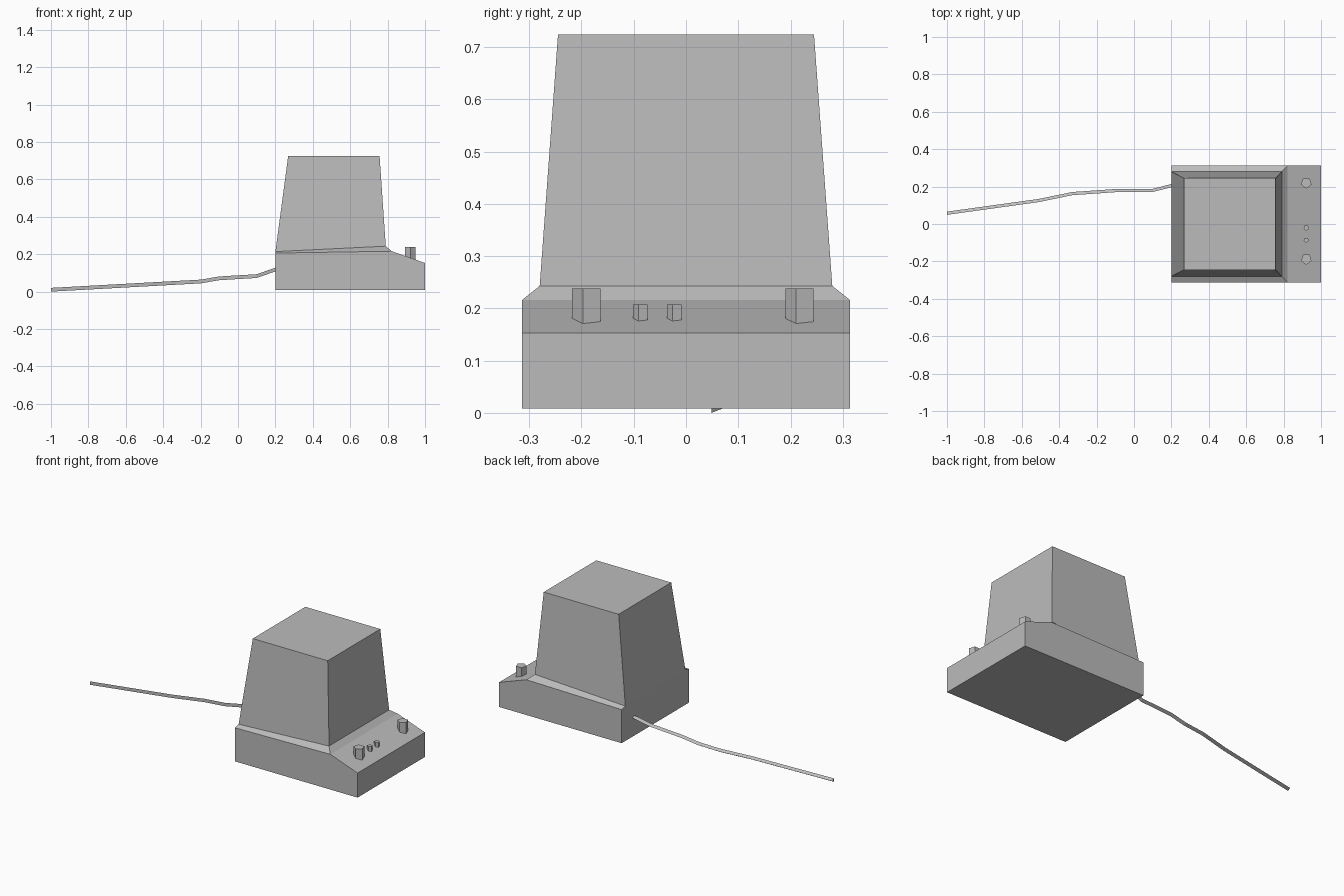
import bpy, bmesh, math

cube = bpy.data.objects.get("Cube")
if cube:
    bpy.data.objects.remove(cube, do_unlink=True)

grey = bpy.data.materials.new("plain grey")
grey.use_nodes = True
COLOUR = (0.5, 0.5, 0.5, 1)
grey.diffuse_color = COLOUR
grey.node_tree.nodes["Principled BSDF"].inputs["Base Color"].default_value = COLOUR


def loft(name, rings):
    """Skin a list of equal-sized vertex rings and cap both ends."""
    bm = bmesh.new()
    loops = [[bm.verts.new(p) for p in ring] for ring in rings]
    for a, b in zip(loops, loops[1:]):
        for i in range(len(a)):
            j = (i + 1) % len(a)
            bm.faces.new((a[i], a[j], b[j], b[i]))
    bm.faces.new(loops[0][::-1])
    bm.faces.new(loops[-1])
    bmesh.ops.recalc_face_normals(bm, faces=bm.faces[:])
    mesh = bpy.data.meshes.new(name)
    bm.to_mesh(mesh)
    bm.free()
    mesh.materials.append(grey)
    obj = bpy.data.objects.new(name, mesh)
    bpy.context.collection.objects.link(obj)
    return obj


def rectangle(back, front, half, z_back, z_front):
    return [(back, -half, z_back), (front, -half, z_front),
            (front, half, z_front), (back, half, z_back)]


# Base with a sloping control panel
side = [(0.2, 0.008), (1, 0.008), (1, 0.153), (0.822, 0.216), (0.2, 0.206)]
loft("base", [[(x, y, z) for x, z in side] for y in (-0.314, 0.314)])

# Tapered housing with a chamfered collar
loft("housing", [
    rectangle(0.2, 0.822, 0.314, 0.206, 0.216),
    rectangle(0.2, 0.79, 0.28, 0.214, 0.243),
    rectangle(0.268, 0.757, 0.245, 0.724, 0.724),
])

# Five-sided knobs and buttons on the panel
controls = {"left_knob": (0.22, 0.03, 0.238), "right_knob": (-0.188, 0.03, 0.238),
            "left_button": (-0.021, 0.015, 0.207), "right_button": (-0.086, 0.015, 0.207)}
for name, (y, radius, top) in controls.items():
    angles = [math.tau * i / 5 - math.pi / 2 for i in range(5)]
    loft(name, [[(0.921 + radius * math.cos(a), y + radius * math.sin(a), z)
                 for a in angles] for z in (0.16, top)])

# Three-sided power cord trailing to the floor
path = [(-1, 0.056, 0.01), (-0.51, 0.124, 0.037), (-0.33, 0.161, 0.047),
        (-0.2, 0.17, 0.054), (-0.1, 0.177, 0.071), (0.1, 0.178, 0.083),
        (0.22, 0.209, 0.125)]
loft("power_cord", [[(x, y - 0.007, z - 0.01), (x, y + 0.01, z), (x, y - 0.007, z + 0.01)]
                    for x, y, z in path])
